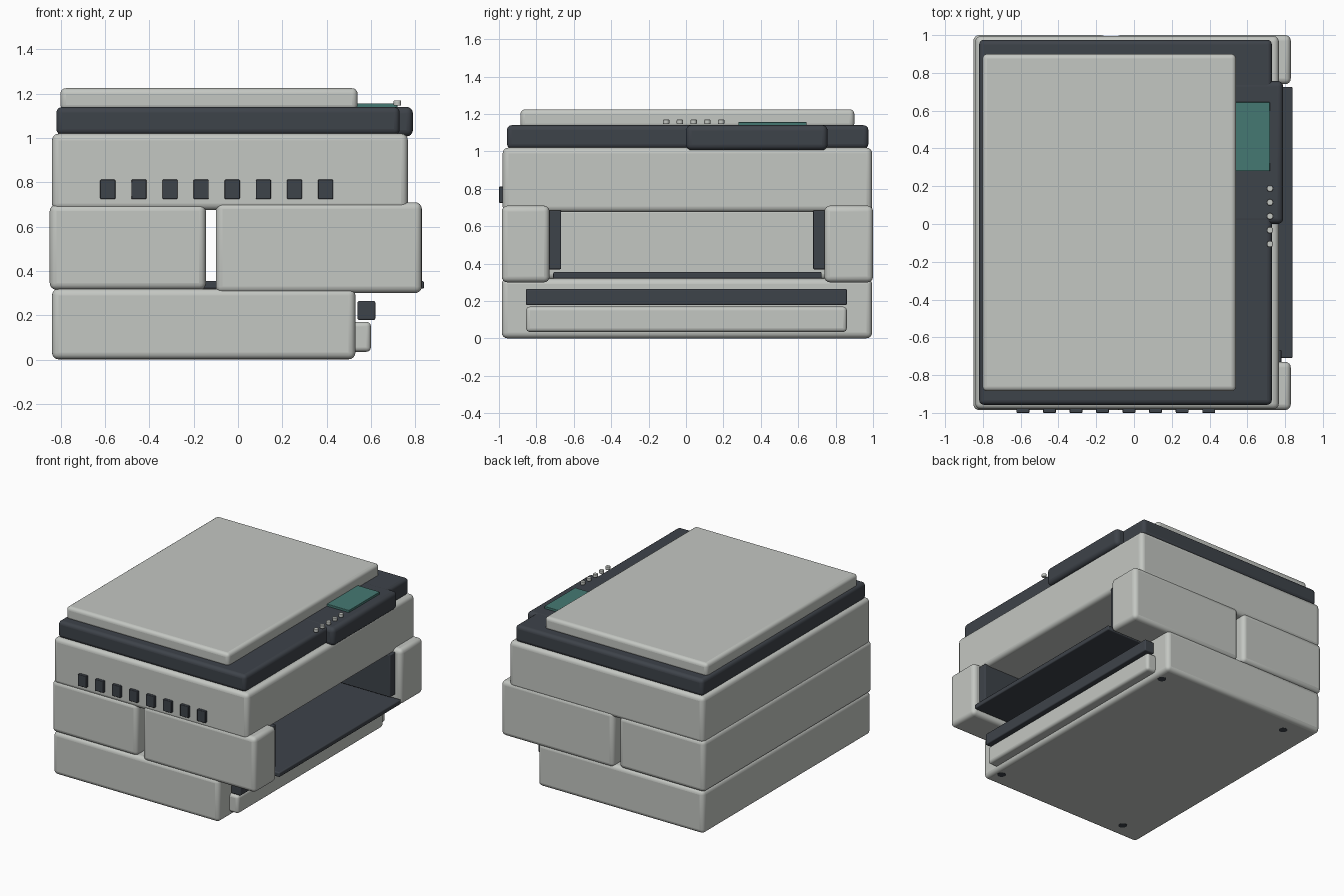
import bpy
import bmesh
import math

cube = bpy.data.objects.get("Cube")
if cube:
    bpy.data.objects.remove(cube, do_unlink=True)


def material(name, rgb):
    mat = bpy.data.materials.new(name)
    mat.use_nodes = True
    mat.diffuse_color = (*rgb, 1)
    bsdf = next(n for n in mat.node_tree.nodes if n.type == 'BSDF_PRINCIPLED')
    bsdf.inputs["Base Color"].default_value = (*rgb, 1)
    return mat


LIGHT = material("light grey", (0.55, 0.57, 0.54))
DARK = material("charcoal", (0.048, 0.056, 0.068))
TEAL = material("screen teal", (0.06, 0.19, 0.17))


def finish(name, bm, mat, bevel):
    mesh = bpy.data.meshes.new(name)
    bm.to_mesh(mesh)
    bm.free()
    mesh.materials.append(mat)
    obj = bpy.data.objects.new(name, mesh)
    bpy.context.collection.objects.link(obj)
    if bevel:
        mod = obj.modifiers.new("rounded edges", 'BEVEL')
        mod.width = bevel
        mod.segments = 4
        mod.limit_method = 'ANGLE'
    bpy.ops.object.select_all(action='DESELECT')
    obj.select_set(True)
    bpy.context.view_layer.objects.active = obj
    bpy.ops.object.shade_smooth_by_angle(angle=math.radians(35))
    return obj


def box(name, xs, ys, zs, mat, bevel=0.03):
    """Rounded box spanning the given ranges."""
    bm = bmesh.new()
    bmesh.ops.create_cube(bm, size=1)
    for v in bm.verts:
        for i, (lo, hi) in enumerate((xs, ys, zs)):
            v.co[i] = (lo + hi) / 2 + v.co[i] * (hi - lo)
    return finish(name, bm, mat, bevel)


def disc(name, x, y, zs, radius, mat, bevel=0.0):
    """Short upright cylinder."""
    bm = bmesh.new()
    bmesh.ops.create_cone(bm, cap_ends=True, segments=16, radius1=radius,
                          radius2=radius, depth=zs[1] - zs[0])
    bmesh.ops.translate(bm, verts=bm.verts, vec=(x, y, sum(zs) / 2))
    return finish(name, bm, mat, bevel)


# Lower cabinet with its paper drawer and dark handle bar
box("base_cabinet", (-0.84, 0.53), (-0.985, 0.995), (0.001, 0.32), LIGHT)
box("drawer_front", (0.5, 0.6), (-0.855, 0.86), (0.035, 0.17), LIGHT, 0.02)
box("drawer_handle", (0.54, 0.62), (-0.855, 0.86), (0.178, 0.265), DARK, 0.008)

# Middle storey: solid left block and two arms around the output bay
box("middle_block", (-0.85, -0.145), (-0.985, 1.0), (0.315, 0.7), LIGHT)
box("front_arm", (-0.1, 0.83), (-0.985, -0.73), (0.3, 0.71), LIGHT)
box("back_arm", (-0.1, 0.83), (0.74, 1.0), (0.3, 0.71), LIGHT)
box("front_bay_panel", (-0.08, 0.78), (-0.74, -0.667), (0.37, 0.685), DARK, 0.006)
box("back_bay_panel", (-0.08, 0.78), (0.68, 0.75), (0.37, 0.685), DARK, 0.006)
box("output_tray", (-0.16, 0.84), (-0.71, 0.725), (0.32, 0.355), DARK, 0.008)

# Upper body with front vents
box("upper_body", (-0.84, 0.767), (-0.98, 0.995), (0.675, 1.02), LIGHT)
for i in range(8):
    x = -0.588 + i * 0.1405
    box(f"vent_{i + 1}", (x - 0.034, x + 0.034), (-1.0, -0.96),
        (0.725, 0.812), DARK, 0.004)

# Scanner frame, control panel and lid
box("scanner_frame", (-0.82, 0.73), (-0.957, 0.975), (1.015, 1.14), DARK, 0.025)
box("control_panel", (0.45, 0.79), (0.0, 0.757), (1.007, 1.141), DARK, 0.03)
box("scanner_lid", (-0.802, 0.54), (-0.885, 0.9), (1.125, 1.225), LIGHT, 0.025)
box("screen", (0.5, 0.72), (0.28, 0.645), (1.135, 1.157), TEAL, 0.003)
for i in range(5):
    disc(f"button_{i + 1}", 0.72, 0.188 - i * 0.0735, (1.146, 1.17),
         0.017, LIGHT, 0.004)

# Flush feet
for x in (-0.62, 0.47):
    for y in (-0.86, 0.86):
        disc("foot", x, y, (0.0, 0.02), 0.03, DARK)
